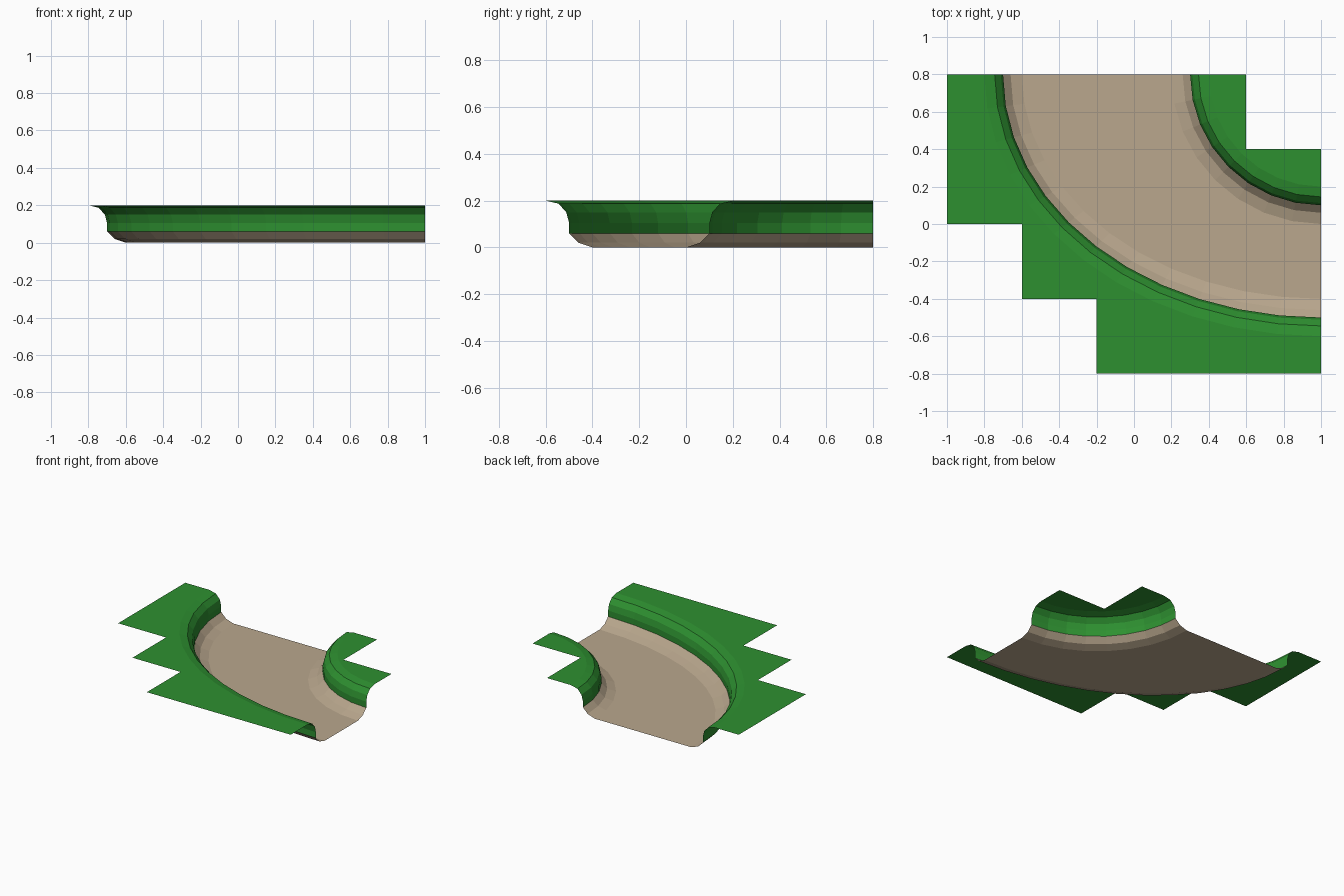
import bpy, bmesh
from math import sin, cos, pi

if "Cube" in bpy.data.objects:
    bpy.data.objects.remove(bpy.data.objects["Cube"])

CX, CY = 1.0, 0.8                     # centre of the river bend
SAND = [(-0.10, 0.0), (-0.04, 0.02), (0.0, 0.06)]
TURF = [(0.0, 0.06), (0.0, 0.105), (0.012, 0.15), (0.045, 0.187), (0.10, 0.20)]
OUTER = dict(rx=1.7, ry=1.3, side=1, n=12)
INNER = dict(rx=0.7, ry=0.7, side=-1, n=8)


def material(name, color):
    m = bpy.data.materials.new(name)
    m.diffuse_color = (*color, 1)
    m.use_nodes = True
    m.node_tree.nodes["Principled BSDF"].inputs["Base Color"].default_value = m.diffuse_color
    return m


def arc(off, z, rx, ry, side, n):
    """Quarter ellipse from the back edge round to the right edge."""
    a, b = rx + side * off, ry + side * off
    return [(CX - a * cos(pi / 2 * i / n), CY - b * sin(pi / 2 * i / n), z)
            for i in range(n + 1)]


def add_bank(bm, profile, bank):
    rows = [[bm.verts.new(p) for p in arc(o, z, **bank)] for o, z in profile]
    for lo, hi in zip(rows, rows[1:]):
        for i in range(bank["n"]):
            q = [lo[i], lo[i + 1], hi[i + 1], hi[i]]
            bm.faces.new(q[::-1] if bank["side"] > 0 else q)


def add_flat(bm, pts):
    f = bm.faces.new([bm.verts.new(p) for p in pts])
    f.normal_update()
    if f.normal.z < 0:
        f.normal_flip()
    bmesh.ops.triangulate(bm, faces=[f], ngon_method='EAR_CLIP')


def finish(bm, name, mat):
    bmesh.ops.remove_doubles(bm, verts=bm.verts, dist=1e-5)
    me = bpy.data.meshes.new(name)
    bm.to_mesh(me)
    bm.free()
    me.materials.append(mat)
    bpy.context.collection.objects.link(bpy.data.objects.new(name, me))


grass = material("grass", (0.027, 0.28, 0.03))
sand = material("sand", (0.49, 0.39, 0.27))

# River bed: flat floor with a sandy slope on each side
bm = bmesh.new()
add_flat(bm, arc(*SAND[0], **OUTER) + arc(*SAND[0], **INNER)[::-1])
for bank in (OUTER, INNER):
    add_bank(bm, SAND, bank)
finish(bm, "river_bed", sand)

# Grass banks: rounded lip plus flat turf with a stepped outer edge
STEPS_OUT = [(1, -0.8), (-0.2, -0.8), (-0.2, -0.4), (-0.6, -0.4),
             (-0.6, 0), (-1, 0), (-1, 0.8)]
STEPS_IN = [(1, 0.4), (0.6, 0.4), (0.6, 0.8)]
for name, bank, steps in (("outer_grass_bank", OUTER, STEPS_OUT),
                          ("inner_grass_bank", INNER, STEPS_IN)):
    bm = bmesh.new()
    add_bank(bm, TURF, bank)
    add_flat(bm, arc(*TURF[-1], **bank)
             + [(x, y, 0.2) for x, y in steps
                ])
    finish(bm, name, grass)
